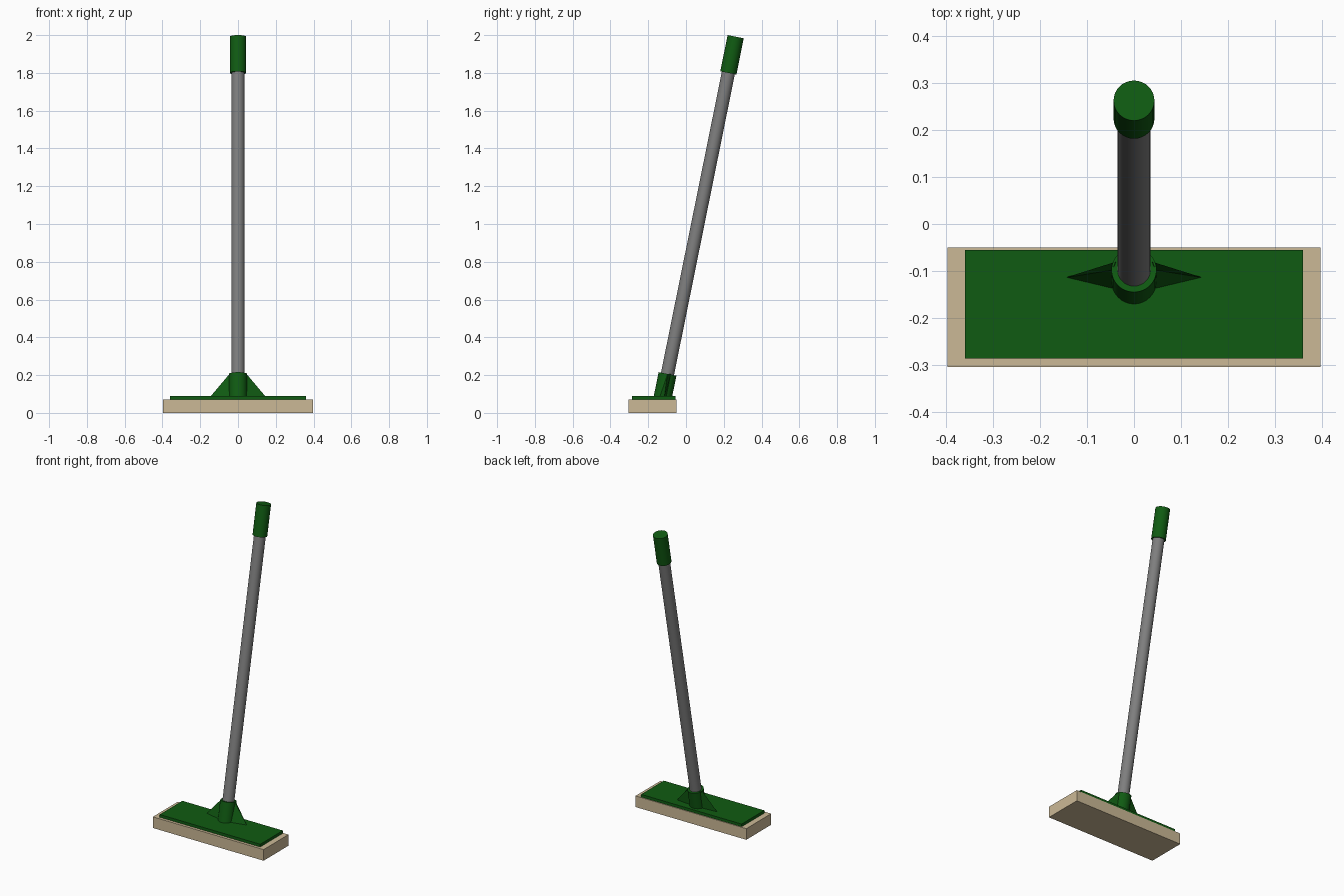
import bpy, bmesh, math
from mathutils import Vector

if "Cube" in bpy.data.objects:
    bpy.data.objects.remove(bpy.data.objects["Cube"])


def material(name, rgb):
    m = bpy.data.materials.new(name)
    m.diffuse_color = (*rgb, 1)
    m.use_nodes = True
    m.node_tree.nodes["Principled BSDF"].inputs["Base Color"].default_value = m.diffuse_color
    return m


GREEN = material("dark green plastic", (0.005, 0.105, 0.006))
GREY = material("grey metal", (0.21, 0.21, 0.21))
TAN = material("tan sponge", (0.60, 0.485, 0.305))


def finish(name, bm, mat):
    bmesh.ops.recalc_face_normals(bm, faces=bm.faces)
    me = bpy.data.meshes.new(name)
    bm.to_mesh(me)
    bm.free()
    ob = bpy.data.objects.new(name, me)
    bpy.context.collection.objects.link(ob)
    me.materials.append(mat)
    return ob


def box(name, lo, hi, mat):
    bm = bmesh.new()
    bmesh.ops.create_cube(bm, size=1)
    for v in bm.verts:
        v.co = [(a + b) / 2 + c * (b - a) for a, b, c in zip(lo, hi, v.co)]
    return finish(name, bm, mat)


# The handle axis leans back; height gives the centre point on it
LOW, HIGH = Vector((0, -0.098, 0.206)), Vector((0, 0.263, 1.9915))


def axis_at(z):
    return LOW.lerp(HIGH, (z - LOW.z) / (HIGH.z - LOW.z))


def rod(name, z0, z1, radius, mat):
    a, b = axis_at(z0), axis_at(z1)
    bm = bmesh.new()
    bmesh.ops.create_cone(bm, cap_ends=True, segments=32, radius1=radius,
                          radius2=radius, depth=(b - a).length)
    ob = finish(name, bm, mat)
    ob.location = (a + b) / 2
    ob.rotation_euler = (b - a).to_track_quat('Z', 'Y').to_euler()
    bpy.ops.object.select_all(action='DESELECT')
    ob.select_set(True)
    bpy.context.view_layer.objects.active = ob
    bpy.ops.object.shade_smooth_by_angle(angle=math.radians(40))
    return ob


# Head: sponge block with a backing plate
box("sponge", (-0.397, -0.305, 0), (0.397, -0.05, 0.072), TAN)
box("backing_plate", (-0.36, -0.287, 0.06), (0.36, -0.055, 0.09), GREEN)

# Handle: socket, pole and grip
rod("socket", 0.08, 0.206, 0.048, GREEN)
rod("pole", 0.15, 1.85, 0.035, GREY)
rod("grip", 1.80, 1.9915, 0.0435, GREEN)

# Tapered fins bracing the socket on both sides
for side, label in ((-1, "left"), (1, "right")):
    bm = bmesh.new()
    ring = []
    for z, tip in ((0.085, 0.147), (0.205, 0.046)):
        y = axis_at(z).y
        w = 0.018
        ring.append([bm.verts.new(p) for p in (
            (side * 0.038, y - w, z), (side * tip, y + 0.008 * (z < 0.1), z),
            (side * 0.038, y + w, z))])
    lower, upper = ring
    bm.faces.new(lower)
    bm.faces.new(upper)
    for i in range(3):
        j = (i + 1) % 3
        bm.faces.new((lower[i], lower[j], upper[j], upper[i]))
    finish(label + "_fin", bm, GREEN)
